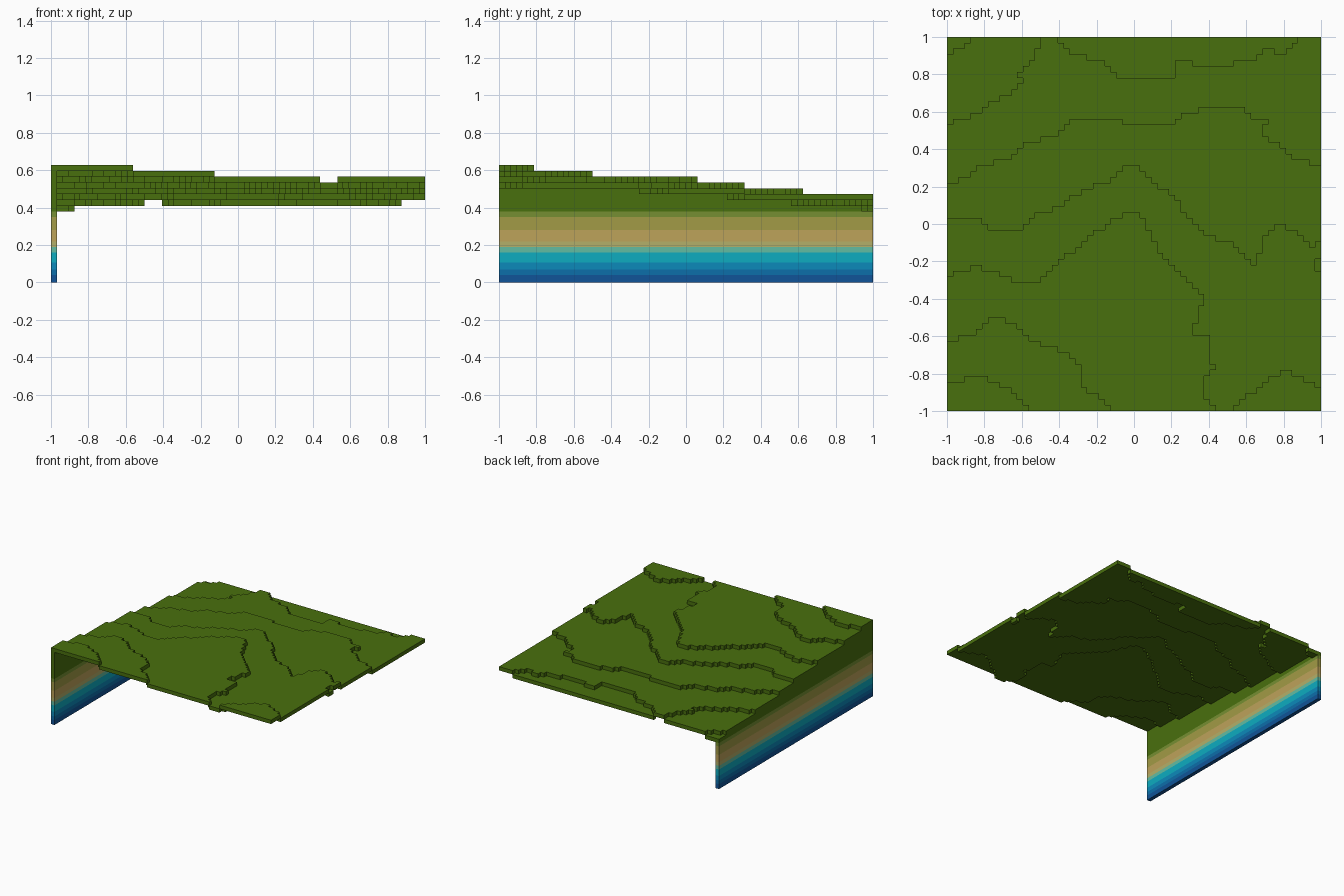
import bpy
import bmesh

default = bpy.data.objects.get("Cube")
if default:
    bpy.data.objects.remove(default, do_unlink=True)

GRID = 64              # cells along each side
CELL = 2 / GRID
BASE = 0.003           # height of the lowest voxel layer
LOWEST = 13            # voxel layer of the lowest ground
WALL_TOP = BASE + (LOWEST - 1) * CELL


def make_material(name, red, green, blue):
    """Flat material from display colour values."""
    def linear(value):
        value /= 255
        return value / 12.92 if value < 0.04 else ((value + 0.055) / 1.055) ** 2.4
    colour = (linear(red), linear(green), linear(blue), 1)
    material = bpy.data.materials.new(name)
    material.use_nodes = True
    material.diffuse_color = colour
    shader = material.node_tree.nodes["Principled BSDF"]
    shader.inputs["Base Color"].default_value = colour
    shader.inputs["Roughness"].default_value = 0.9
    return material


def finish_object(name, bm, material):
    """Turn a bmesh into a named, flat shaded object."""
    mesh = bpy.data.meshes.new(name)
    bmesh.ops.remove_doubles(bm, verts=bm.verts, dist=0.0001)
    bm.to_mesh(mesh)
    bm.free()
    mesh.materials.append(material)
    obj = bpy.data.objects.new(name, mesh)
    bpy.context.collection.objects.link(obj)
    return obj


# Terrace outlines, in cells from the front right corner, highest first
summit = [(0, 5), (6, 6), (8, 5), (10, 4), (13, 2), (15, 0)]
upper_slope = [(0, 12), (4, 13), (8, 16), (12, 15), (15, 12), (20, 10),
               (23, 8), (23, 4), (26, 3), (29, 0)]
broad_shelf = [(0, 23), (5, 25), (8, 24), (12, 22), (16, 22), (18, 25),
               (24, 29), (26, 31), (31, 34), (33, 34), (34, 32), (36, 28),
               (38, 26), (41, 22), (43, 21), (44, 19), (43, 16), (42, 13),
               (45, 13), (45, 9), (46, 7), (44, 6), (44, 3), (46, 0),
               (49, 0), (52, 3), (56, 6), (58, 7), (60, 6), (64, 4)]
middle_shelf = [(0, 33), (5, 33), (8, 31), (13, 31), (14, 33), (19, 35),
                (24, 38), (29, 40), (31, 42), (33, 42), (35, 39), (38, 38),
                (40, 35), (43, 31), (50, 28), (52, 25), (53, 25), (54, 29),
                (57, 32), (60, 31), (63, 28), (64, 30)]
lower_shelf = [(0, 39), (4, 40), (6, 42), (10, 43), (14, 46), (19, 47),
               (22, 50), (27, 50), (34, 49), (38, 49), (41, 51), (46, 52),
               (51, 52), (52, 50), (55, 50), (54, 47), (58, 45), (60, 43),
               (64, 42)]
back_slope = [(0, 49), (6, 51), (8, 53), (12, 55), (13, 57), (12, 58),
              (15, 60), (16, 64), (19, 64), (22, 61), (26, 60), (30, 57),
              (39, 57), (39, 60), (46, 59), (52, 60), (55, 62), (58, 61),
              (61, 64), (64, 64)]
back_corner = [(0, 61), (3, 62), (5, 64), (64, 64)]
terraces = [summit, upper_slope, broad_shelf, middle_shelf, lower_shelf,
            back_slope, back_corner]


def inside(outline, x, y):
    """Even-odd test against an outline closed along the front edge."""
    points = outline + [(GRID, -1), (0, -1)]
    hit = False
    for (ax, ay), (bx, by) in zip(points, points[1:] + points[:1]):
        if (ay > y) != (by > y) and x < ax + (y - ay) * (bx - ax) / (by - ay):
            hit = not hit
    return hit


def voxel_layer(i, j):
    layer = LOWEST + sum(inside(t, i + 0.5, j + 0.5) for t in terraces)
    # small notch on the left edge
    if i == GRID - 1 and j in (24, 25):
        layer -= 1
    return layer


# Each column is one voxel thick, but the right edge reaches down to the wall
spans = {}
for i in range(GRID):
    for j in range(GRID):
        top = BASE + voxel_layer(i, j) * CELL
        spans[i, j] = (WALL_TOP if i == 0 else top - CELL, top)

# Ground sheet with its exposed step faces
ground = bmesh.new()


def add_quad(corners):
    ground.faces.new([ground.verts.new(c) for c in corners])


for (i, j), (low, high) in spans.items():
    x0, y0 = i * CELL - 1, j * CELL - 1
    x1, y1 = x0 + CELL, y0 + CELL
    ring = [(x0, y0), (x1, y0), (x1, y1), (x0, y1)]
    add_quad([(x, y, high) for x, y in ring])
    if i > 0:
        add_quad([(x, y, low) for x, y in reversed(ring)])
    steps = [(0, -1), (1, 0), (0, 1), (-1, 0)]
    for side, (di, dj) in enumerate(steps):
        a, b = ring[side], ring[(side + 1) % 4]
        other = spans.get((i + di, j + dj))
        if other is None:
            pieces = [(low, high)]
        else:
            pieces = [(max(low, other[1]), high), (low, min(high, other[0]))]
        for z0, z1 in pieces:
            if z1 - z0 > 0.001:
                add_quad([(*a, z0), (*b, z0), (*b, z1), (*a, z1)])

finish_object("grass_terrain", ground, make_material("grass green", 73, 112, 13))

# Banded wall below the right edge, from the bottom up
bands = [("deep blue", 0.04, (16, 84, 152)),
         ("blue", 0.07, (12, 110, 170)),
         ("bright blue", 0.107, (12, 138, 186)),
         ("cyan", 0.16, (14, 172, 192)),
         ("pale teal", 0.19, (98, 188, 162)),
         ("pale sand", 0.22, (180, 176, 106)),
         ("sand", 0.28, (190, 163, 90)),
         ("olive", 0.35, (162, 155, 70)),
         ("yellow green", WALL_TOP, (118, 143, 50))]
floor = 0
for name, top, colour in bands:
    bm = bmesh.new()
    bmesh.ops.create_cube(bm, size=1)
    bmesh.ops.scale(bm, vec=(CELL, 2, top - floor), verts=bm.verts)
    bmesh.ops.translate(bm, vec=(CELL / 2 - 1, 0, (floor + top) / 2), verts=bm.verts)
    finish_object("wall_band_" + name.replace(" ", "_"), bm, make_material(name, *colour))
    floor = top
